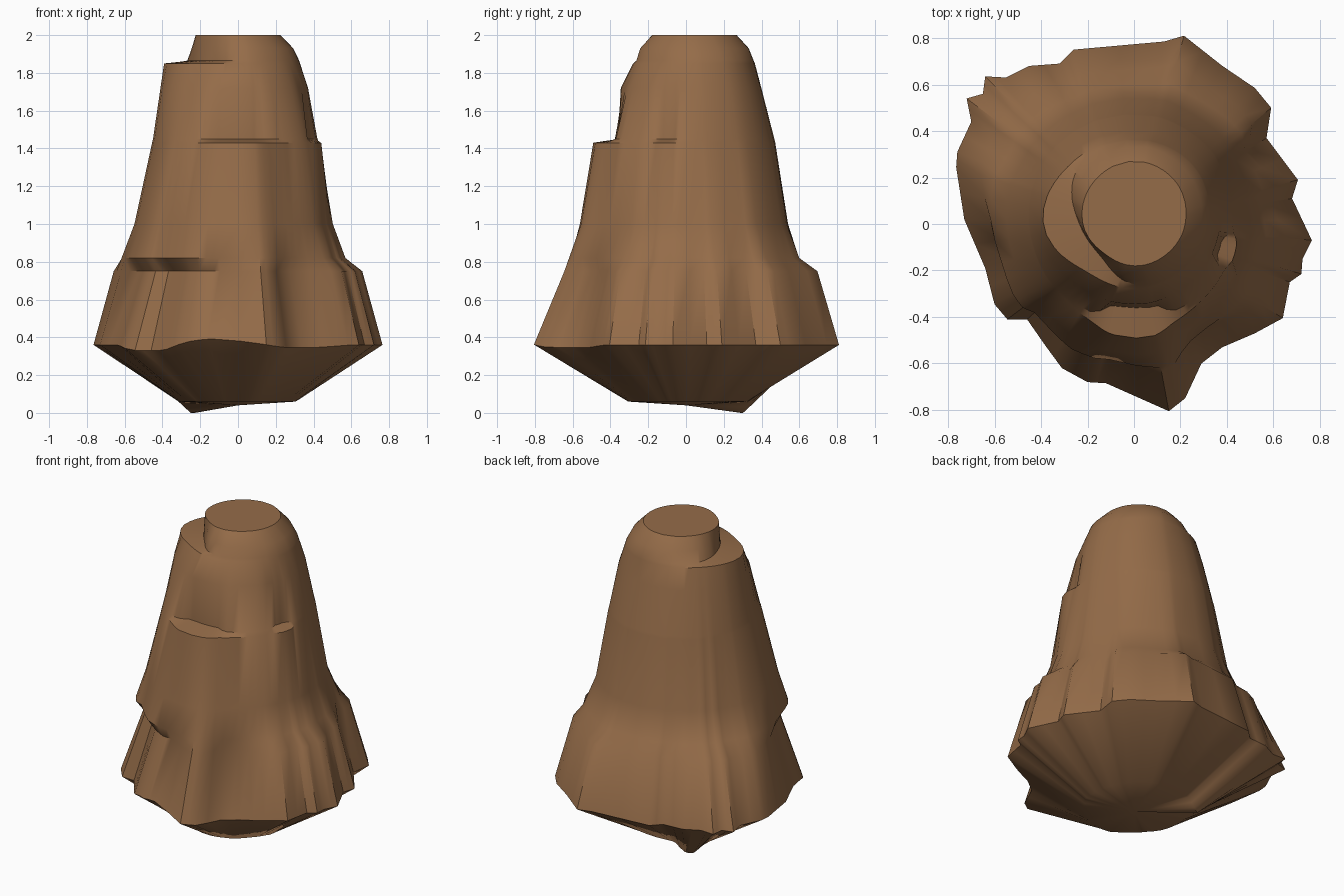
import bpy, bmesh, math

if "Cube" in bpy.data.objects:
    bpy.data.objects.remove(bpy.data.objects["Cube"])

# Craggy skirt outline at the widest level, counter-clockwise (x, y)
RIM = [(.765, -.07), (.68, .11), (.705, .19), (.57, .37), (.59, .50), (.52, .585),
       (.38, .68), (.215, .81), (.13, .785), (-.26, .75), (-.32, .69), (-.45, .68),
       (-.55, .63), (-.64, .635), (-.65, .56), (-.72, .54), (-.70, .44), (-.76, .31),
       (-.765, .245), (-.73, .02), (-.64, -.19), (-.60, -.345), (-.545, -.41),
       (-.46, -.41), (-.38, -.525), (-.31, -.62), (-.20, -.68), (-.12, -.685),
       (.15, -.805), (.22, -.75), (.29, -.60), (.38, -.53), (.52, -.47),
       (.64, -.405), (.67, -.25), (.72, -.215), (.725, -.15)]

# Body rings: height, radii toward E, NE, N, NW, W, SW, S, SE, share of rim roughness
BODY = [(.82, (.56, .60, .605, .62, .62, .59, .605, .56), .35),
        (1.0, (.50, .53, .545, .55, .55, .54, .56, .50), .16),
        (1.43, (.425, .46, .475, .475, .455, .44, .47, .44), .06),
        (1.45, (.42, .455, .47, .47, .45, .43, .41, .42), .05),
        (1.72, (.37, .40, .40, .41, .41, .36, .345, .35), .02),
        (1.85, (.325, .36, .365, .375, .39, .29, .28, .29), 0),
        (1.865, (.32, .355, .36, .34, .235, .20, .26, .28), 0),
        (1.93, (.29, .32, .335, .30, .23, .19, .24, .26), 0),
        (2.0, (.22, .255, .27, .25, .22, .18, .18, .19), 0)]

# Corner points plus edge midpoints
outline = []
for i, (x, y) in enumerate(RIM):
    u, v = RIM[(i + 1) % len(RIM)]
    outline += [(x, y), ((x + u) / 2, (y + v) / 2)]
angles = [math.atan2(y, x) for x, y in outline]
rim_r = [math.hypot(x, y) for x, y in outline]
count = len(outline)


def around(radii, a):
    """Smooth periodic interpolation of eight radii."""
    t = (a / (math.pi / 4)) % 8
    i, f = int(t), t - int(t)
    p, q, r, s = (radii[(i + k) % 8] for k in (-1, 0, 1, 2))
    return q + .5 * f * (r - p + f * (2*p - 5*q + 4*r - s + f * (3*(q - r) + s - p)))


def bump(a, centre, inner, outer):
    """1 inside a sector given in degrees, fading to 0 at its outer edge."""
    d = abs((math.degrees(a) - centre + 180) % 360 - 180)
    return min(1, max(0, (outer - d) / (outer - inner)))


smooth_r = [sum(rim_r[(i + k) % count] for k in range(-5, 6)) / 11 for i in range(count)]

bm = bmesh.new()


def add_ring(radius, height):
    return [bm.verts.new((radius(i, a) * math.cos(a), radius(i, a) * math.sin(a), height(i, a)))
            for i, a in enumerate(angles)]


# Underside lip, skirt edge and shoulder
rings = [
    add_ring(lambda i, a: .42 * smooth_r[i] + .03 * bump(a, 128, 5, 25),
             lambda i, a: .06 - .06 * bump(a, 128, 3, 14)),
    add_ring(lambda i, a: rim_r[i],
             lambda i, a: .36 + .03 * bump(a, -100, 4, 25) - .03 * bump(a, -136, 6, 25)
             - .015 * bump(a, -60, 8, 25)),
    add_ring(lambda i, a: min(.72, rim_r[i] * (.86 - .06 * bump(a, -110, 40, 80))),
             lambda i, a: .75)]


# Tapering body with ledges cut at the front and right
def body_radius(height, radii, rough):
    def radius(i, a):
        r = around(radii, a) + rough * (rim_r[i] - smooth_r[i])
        if height == 1.43:
            r += .02 * bump(a, -92, 10, 22) + .025 * bump(a, -16, 6, 12)
        if height == 1.45:
            r -= .05 * bump(a, -90, 16, 24) + .035 * bump(a, -16, 6, 12)
        return r
    return radius


for z, radii, rough in BODY:
    rings.append(add_ring(body_radius(z, radii, rough), lambda i, a, z=z: z))

for low, high in zip(rings, rings[1:]):
    for i in range(count):
        j = (i + 1) % count
        bm.faces.new((low[i], low[j], high[j], high[i]))

# Flat crown and shallow fan beneath
bm.faces.new(rings[-1])
tip = bm.verts.new((0, 0, .04))
for i in range(count):
    bm.faces.new((tip, rings[0][(i + 1) % count], rings[0][i]))
bmesh.ops.recalc_face_normals(bm, faces=bm.faces)

mesh = bpy.data.meshes.new("rock_spire")
bm.to_mesh(mesh)
bm.free()
rock = bpy.data.objects.new("rock_spire", mesh)
bpy.context.collection.objects.link(rock)

brown = bpy.data.materials.new("brown_rock")
brown.diffuse_color = (.30, .15, .066, 1)
brown.use_nodes = True
brown.node_tree.nodes["Principled BSDF"].inputs["Base Color"].default_value = brown.diffuse_color
mesh.materials.append(brown)

bpy.context.view_layer.objects.active = rock
rock.select_set(True)
bpy.ops.object.shade_smooth_by_angle(angle=math.radians(40))
